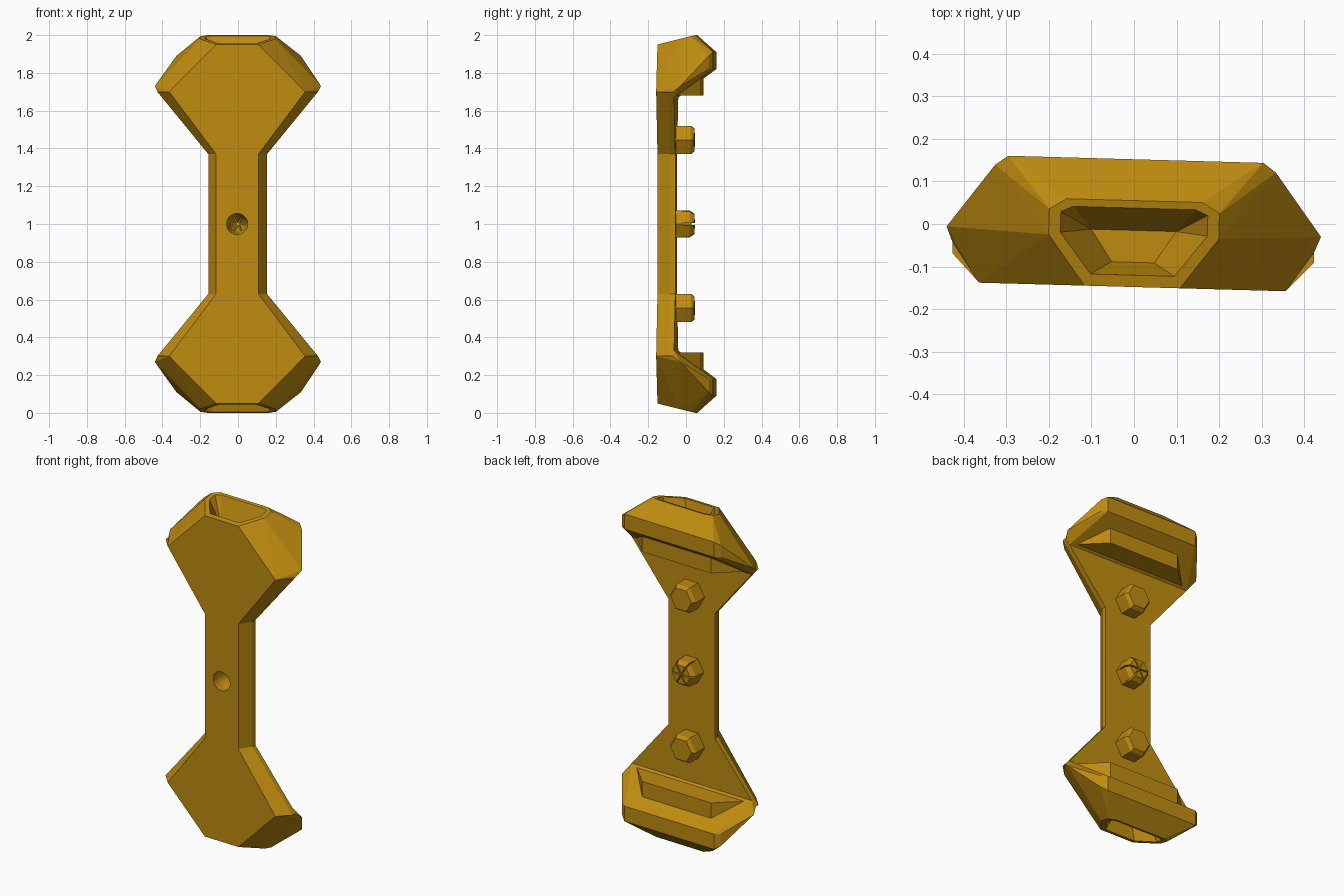
import bpy, bmesh, math
from mathutils import Matrix, Vector

if "Cube" in bpy.data.objects:
    bpy.data.objects.remove(bpy.data.objects["Cube"])

gold = bpy.data.materials.new("gold")
gold.diffuse_color = (0.52, 0.26, 0.005, 1)
gold.use_nodes = True
gold.node_tree.nodes["Principled BSDF"].inputs["Base Color"].default_value = gold.diffuse_color
TURN = Matrix.Rotation(math.radians(-1.6), 4, 'Z')   # the whole part sits slightly turned


def finish(name, bm):
    bmesh.ops.recalc_face_normals(bm, faces=bm.faces)
    bmesh.ops.transform(bm, matrix=TURN, verts=bm.verts)
    mesh = bpy.data.meshes.new(name)
    bm.to_mesh(mesh)
    bm.free()
    mesh.materials.append(gold)
    ob = bpy.data.objects.new(name, mesh)
    bpy.context.collection.objects.link(ob)
    return ob


def hull(name, points):
    bm = bmesh.new()
    for p in points:
        bm.verts.new(p)
    res = bmesh.ops.convex_hull(bm, input=bm.verts[:])
    loose = {g for g in res["geom_interior"] + res["geom_unused"]
             if isinstance(g, bmesh.types.BMVert) and g.is_valid}
    bmesh.ops.delete(bm, geom=list(loose), context='VERTS')
    bmesh.ops.dissolve_limit(bm, angle_limit=math.radians(2),
                             verts=bm.verts[:], edges=bm.edges[:])
    return finish(name, bm)


def both_sides(points, end):
    """Mirror (x, y, height above middle) points across x, at the upper or lower end."""
    return [(sx * x, y, 1 + end * h) for x, y, h in points for sx in (-1, 1)]


def rings(specs, n, z, phase=0.0):
    """Points of circles around the y axis; specs are (radius, y)."""
    return [(r * math.cos(phase + 2 * math.pi * i / n), y,
             z + r * math.sin(phase + 2 * math.pi * i / n))
            for r, y in specs for i in range(n)]


def cut(ob, cutter):
    m = ob.modifiers.new("cut", 'BOOLEAN')
    m.operation, m.solver, m.object = 'DIFFERENCE', 'EXACT', cutter
    bpy.context.view_layer.objects.active = ob
    bpy.ops.object.modifier_apply(modifier="cut")


# Dogbone plate: chamfered front, straight rim at the back
bm = bmesh.new()
loops = []
for y, w, e in ((-0.148, 0.112, 0.36), (-0.08, 0.155, 0.425), (-0.052, 0.155, 0.425)):
    outline = [(e, 0.70), (w, 0.37), (w, -0.37), (e, -0.70),
               (-e, -0.70), (-w, -0.37), (-w, 0.37), (-e, 0.70)]
    loops.append([bm.verts.new((x, y, 1 + h)) for x, h in outline])
for a, b in zip(loops, loops[1:]):
    for i in range(8):
        j = (i + 1) % 8
        bm.faces.new((a[i], a[j], b[j], b[i]))
bm.faces.new(loops[0])
bm.faces.new(loops[-1][::-1])
plate = finish("plate", bm)

HEAD = [(0.112, -0.148, 0.95), (0.36, -0.148, 0.70),                  # front face
        (0.425, -0.055, 0.70), (0.44, -0.018, 0.73), (0.40, -0.052, 0.67),  # side tip
        (0.20, -0.03, 0.979), (0.20, 0.03, 0.994), (0.16, 0.055, 1.0),      # top face
        (0.30, 0.152, 0.91), (0.30, 0.152, 0.82),                     # back strip
        (0.33, 0.13, 0.89), (0.33, 0.13, 0.82)]
POCKET = [(0.106, -0.125, 0.975), (0.183, -0.025, 1.0), (0.183, 0.03, 1.014),
          (0.15, 0.045, 1.018), (0.10, -0.015, 0.84), (0.05, -0.09, 0.84)]
BLOCK = [(0.37, -0.05, 0.68), (0.23, 0.085, 0.68),
         (0.37, -0.05, 0.74), (0.23, 0.085, 0.79)]

# Hooked heads with a hollow end pocket and an inner block, plus end pegs
for end, label in ((1, "upper"), (-1, "lower")):
    head = hull(label + "_head", both_sides(HEAD, end))
    pocket = hull("pocket_cutter", both_sides(POCKET, end))
    cut(head, pocket)
    bpy.data.objects.remove(pocket)
    hull(label + "_block", both_sides(BLOCK, end))
    hull(label + "_peg", rings([(0.086, -0.06), (0.086, 0.025), (0.07, 0.045)],
                               6, 1 + end * 0.445))

# Middle peg, split into six wedges
peg = hull("middle_peg", rings([(0.081, -0.053), (0.081, 0.02), (0.062, 0.045)], 6, 1))
for k in range(3):
    rot = Matrix.Rotation(k * math.pi / 3, 3, 'Y')
    box = [rot @ Vector((x, y, z)) + Vector((0, 0, 1))
           for x in (-0.15, 0.15) for y in (-0.02, 0.1) for z in (-0.004, 0.004)]
    slot = hull("slot_cutter", box)
    cut(peg, slot)
    bpy.data.objects.remove(slot)

# Tapered hole through the plate into the middle peg
hole = hull("hole_cutter", rings([(0.056, -0.2), (0.056, -0.11), (0.04, -0.02),
                                  (0.012, 0.03)], 20, 1))
cut(plate, hole)
cut(peg, hole)
bpy.data.objects.remove(hole)
